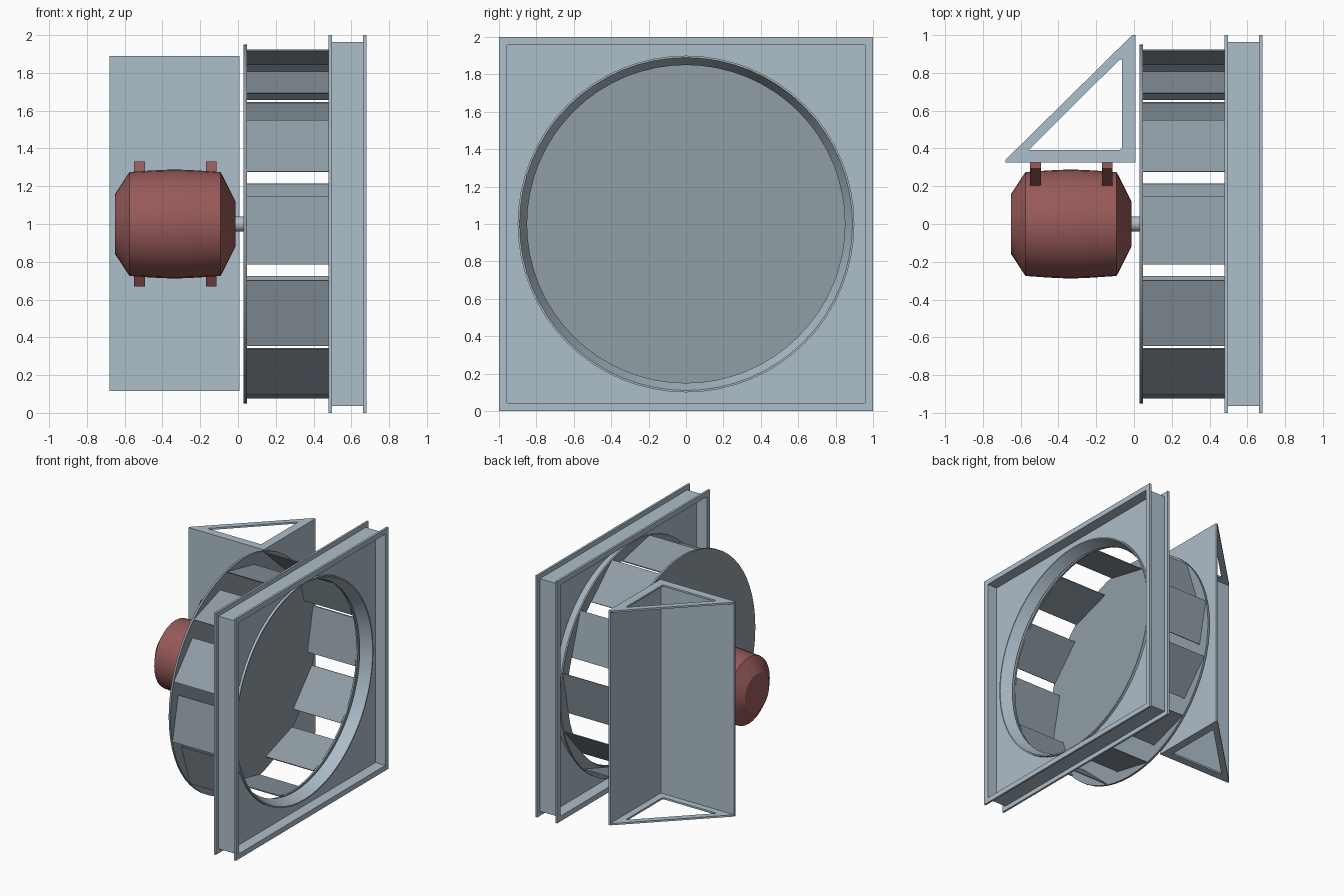
import bpy, bmesh
from math import sin, cos, pi, radians

if "Cube" in bpy.data.objects:
    bpy.data.objects.remove(bpy.data.objects["Cube"])


def material(name, r, g, b):
    m = bpy.data.materials.new(name)
    m.diffuse_color = (r, g, b, 1)
    m.use_nodes = True
    m.node_tree.nodes["Principled BSDF"].inputs["Base Color"].default_value = m.diffuse_color
    return m


RED = material("motor_red", 0.315, 0.102, 0.102)
STEEL = material("blue_grey_steel", 0.42, 0.516, 0.587)
DARK = material("impeller_grey", 0.28, 0.34, 0.382)


def finish(name, bm, mat=STEEL, smooth=False):
    bmesh.ops.recalc_face_normals(bm, faces=bm.faces)
    me = bpy.data.meshes.new(name)
    bm.to_mesh(me)
    bm.free()
    ob = bpy.data.objects.new(name, me)
    bpy.context.collection.objects.link(ob)
    me.materials.append(mat)
    if smooth:
        bpy.context.view_layer.objects.active = ob
        ob.select_set(True)
        bpy.ops.object.shade_smooth_by_angle(angle=radians(30))
        ob.select_set(False)
    return ob


def sweep(name, profile, n, closed=False, mat=STEEL, smooth=False):
    """Turn (x, radius, is_square) points around the x axis at z = 1."""
    bm = bmesh.new()
    rings = []
    for x, r, square in profile:
        ring = []
        for i in range(n):
            a = 2 * pi * i / n + pi / 4
            k = r / max(abs(cos(a)), abs(sin(a))) if square else r
            ring.append(bm.verts.new((x, k * cos(a), 1 + k * sin(a))))
        rings.append(ring)
    pairs = list(zip(rings, rings[1:]))
    if closed:
        pairs.append((rings[-1], rings[0]))
    else:
        bm.faces.new(rings[0])
        bm.faces.new(rings[-1])
    for p, q in pairs:
        for i in range(n):
            j = (i + 1) % n
            bm.faces.new((p[i], p[j], q[j], q[i]))
    return finish(name, bm, mat, smooth)


def extrude(name, outline, vec, mat=STEEL):
    """Solid from a planar outline of 3D points pushed along vec."""
    bm = bmesh.new()
    f = bm.faces.new([bm.verts.new(p) for p in outline])
    new = bmesh.ops.extrude_face_region(bm, geom=[f])["geom"]
    bmesh.ops.translate(bm, vec=vec, verts=[v for v in new if isinstance(v, bmesh.types.BMVert)])
    return finish(name, bm, mat)


# Square casing: channel section with outward flanges
sweep("casing_frame", [(0.48, 0.957, 1), (0.48, 1, 1), (0.497, 1, 1), (0.497, 0.963, 1),
                       (0.663, 0.963, 1), (0.663, 1, 1), (0.68, 1, 1), (0.68, 0.957, 1)], 4, True)

# Panel with round opening
sweep("inlet_panel", [(0.575, 0.96, 1), (0.59, 0.96, 1), (0.59, 0.89, 0), (0.575, 0.89, 0)], 64, True)

# Tapered inlet ring
sweep("inlet_ring", [(0.61, 0.90, 0), (0.61, 0.89, 0), (0.52, 0.85, 0), (0.52, 0.857, 0),
                     (0.575, 0.90, 0)], 64, True, smooth=True)

# Impeller back plate, front shroud and shaft
sweep("impeller_disc", [(0.03, 0.95, 0), (0.047, 0.95, 0)], 64, mat=DARK, smooth=True)
sweep("impeller_shroud", [(0.482, 0.95, 0), (0.496, 0.95, 0), (0.496, 0.86, 0), (0.482, 0.86, 0)],
      64, True, mat=DARK, smooth=True)
sweep("shaft", [(-0.03, 0.04, 0), (0.035, 0.04, 0)], 24, smooth=True)

# Twelve flat, backward-leaning blades
for k in range(12):
    pts = []
    for r, deg in ((0.861, 9.7), (0.948, -13), (0.940, -13), (0.853, 9.7)):
        a = radians(deg + 30 * k)
        pts.append((0.046, -r * cos(a), 1 + r * sin(a)))
    extrude(f"blade_{k + 1}", pts, (0.437, 0, 0), DARK)

# Motor body with tapered ends
sweep("motor", [(-0.65, 0.16, 0), (-0.575, 0.275, 0), (-0.45, 0.284, 0), (-0.335, 0.289, 0),
                (-0.22, 0.284, 0), (-0.092, 0.275, 0), (-0.013, 0.12, 0)], 32, mat=RED, smooth=True)

# Motor feet
for i, x in enumerate((-0.55, -0.17)):
    extrude(f"motor_foot_{i + 1}", [(x, y, 1 + z) for y, z in (
        (0.325, 0.33), (0.325, -0.33), (0.295, -0.33), (0.205, -0.19),
        (0.205, 0.19), (0.295, 0.33))], (0.057, 0, 0), RED)

# Bracket: two plates meeting at a corner
Z0, Z1 = 0.115, 1.89
extrude("bracket_motor_plate", [(-0.68, 0.325, Z0), (0.008, 0.325, Z0), (0.008, 0.34, Z0),
                                (-0.68, 0.34, Z0)], (0, 0, Z1 - Z0))
extrude("bracket_rear_plate", [(-0.007, 0.325, Z0), (0.008, 0.325, Z0), (0.008, 1, Z0),
                               (-0.007, 1, Z0)], (0, 0, Z1 - Z0))

# Bracket triangular end frames
outer = [(-0.68, 0.325), (-0.68, 0.34), (-0.01, 1.0), (0.008, 1.0), (0.008, 0.325), (0.0, 0.325)]
inner = [(-0.555, 0.393), (-0.548, 0.402), (-0.075, 0.872), (-0.063, 0.87), (-0.063, 0.405), (-0.075, 0.393)]
for name, z in (("bracket_bottom_frame", Z0), ("bracket_top_frame", Z1 - 0.015)):
    bm = bmesh.new()
    loops = [[bm.verts.new((x, y, zz)) for x, y in pts]
             for pts, zz in ((outer, z), (outer, z + 0.015), (inner, z + 0.015), (inner, z))]
    for p, q in zip(loops, loops[1:] + loops[:1]):
        for i in range(6):
            j = (i + 1) % 6
            bm.faces.new((p[i], p[j], q[j], q[i]))
    finish(name, bm)
